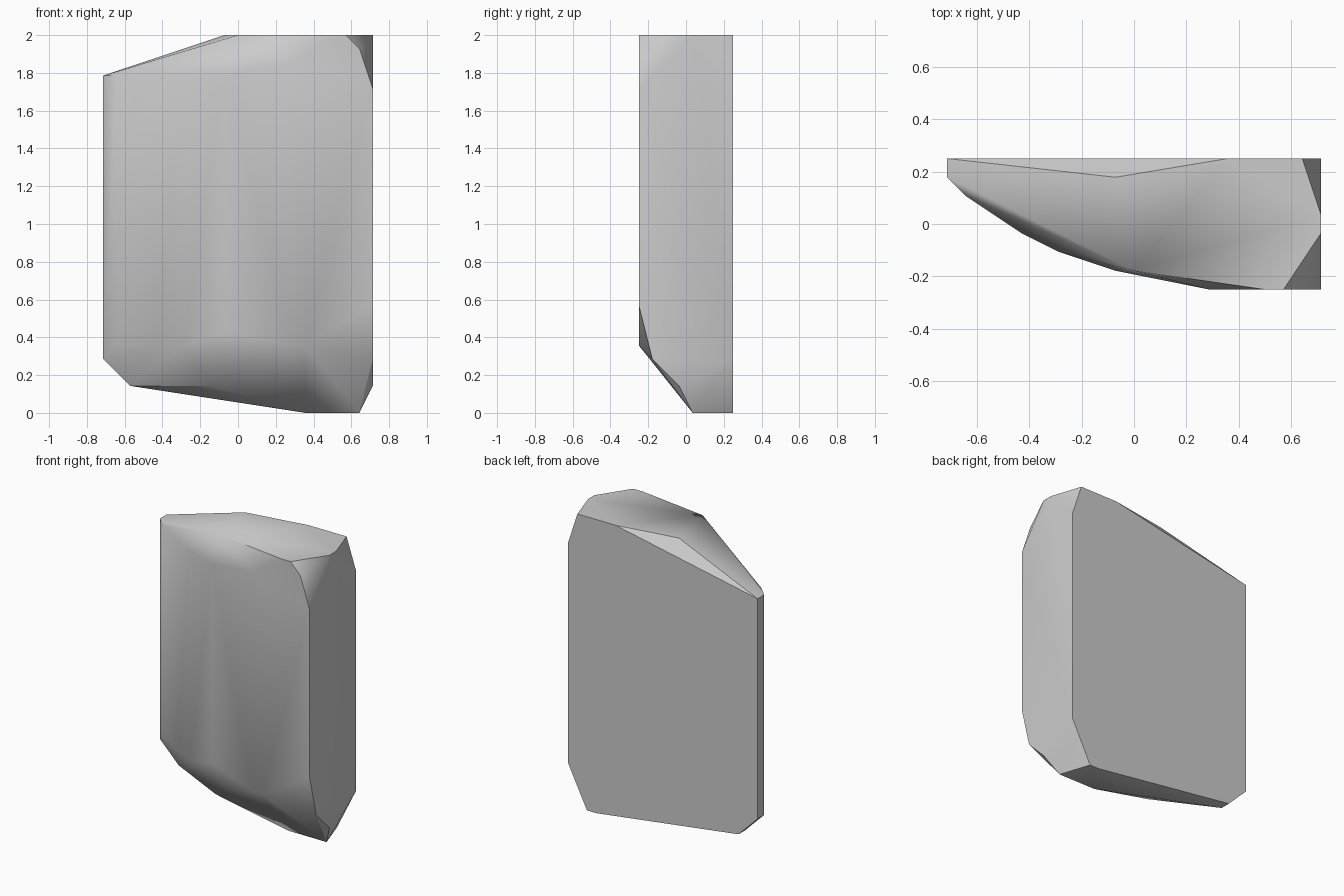
import bpy
import bmesh
import math

default_cube = bpy.data.objects.get("Cube")
if default_cube:
    bpy.data.objects.remove(default_cube, do_unlink=True)

UNIT = 1 / 14        # modelling grid step
FRONT_OFFSET = 3.5   # rows are counted from the front face


def make_material(name, colour):
    material = bpy.data.materials.new(name)
    material.use_nodes = True
    material.diffuse_color = colour
    material.node_tree.nodes["Principled BSDF"].inputs["Base Color"].default_value = colour
    return material


def make_hull(name, corners, material):
    """Wrap a convex skin around (column, row, level) grid corners."""
    bm = bmesh.new()
    for column, row, level in corners:
        bm.verts.new((column * UNIT, (row - FRONT_OFFSET) * UNIT, level * UNIT))
    hull = bmesh.ops.convex_hull(bm, input=bm.verts)
    leftovers = {v for v in hull["geom_interior"] + hull["geom_unused"]
                 if isinstance(v, bmesh.types.BMVert)}
    bmesh.ops.delete(bm, geom=list(leftovers), context="VERTS")
    # Merge coplanar triangles into clean flat panels
    bmesh.ops.dissolve_limit(bm, angle_limit=math.radians(0.5),
                             verts=bm.verts, edges=bm.edges)
    bmesh.ops.recalc_face_normals(bm, faces=bm.faces)
    mesh = bpy.data.meshes.new(name)
    bm.to_mesh(mesh)
    bm.free()
    mesh.materials.append(material)
    block = bpy.data.objects.new(name, mesh)
    bpy.context.collection.objects.link(block)
    bpy.ops.object.select_all(action="DESELECT")
    block.select_set(True)
    bpy.context.view_layer.objects.active = block
    bpy.ops.object.shade_smooth_by_angle(angle=math.radians(30))
    return block


# Flat top outline
top_outline = [(9, 7), (5, 7), (-1, 6), (0, 1), (7, 0), (8, 0), (10, 3), (10, 4)]
corners = [(column, row, 28) for column, row in top_outline]

# Curved front wall and vertical edges: column, row, lower level, upper level
wall_edges = [
    (-10, 7, 4, 25), (-10, 6, 4, 25), (-9, 5, 5, 25), (-6, 3, 5, 25),
    (-4, 2, 5, 25), (-1, 1, 6, 25), (4, 0, 5, 26),
    (10, 0, 8, 24), (10, 7, 4, 25),
]
for column, row, lower, upper in wall_edges:
    corners += [(column, row, lower), (column, row, upper)]

# Clipped front right top corner
corners.append((9, 0, 27))

# Chamfered underside
corners += [(5, 0, 5), (1, 1, 4), (10, 1, 4)]
corners += [(-8, 7, 2), (-8, 6, 2), (-2, 3, 2), (10, 3, 2)]
corners += [(column, row, 0) for column, row in [(7, 7), (8, 7), (9, 4), (5, 4)]]

stone_grey = make_material("stone_grey", (0.6, 0.6, 0.6, 1.0))
make_hull("faceted_block", corners, stone_grey)
